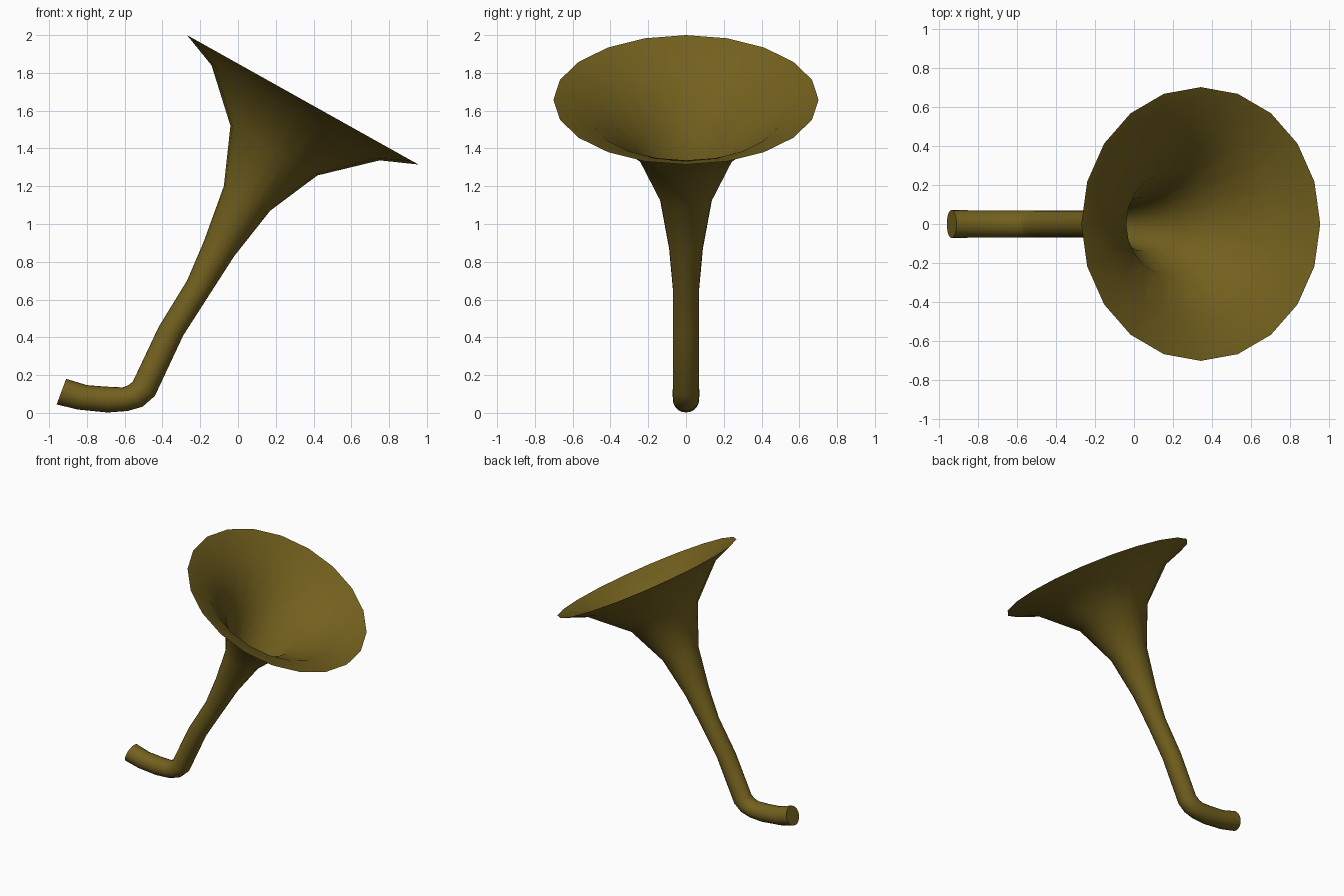
import bpy, bmesh, math
from mathutils import Vector

if "Cube" in bpy.data.objects:
    bpy.data.objects.remove(bpy.data.objects["Cube"])

SIDES = 20

# Horn cross-sections: opposite edge points (x, z) of each ring, mouthpiece to rim
rings = [
    ((-0.91, 0.18), (-0.96, 0.045)),
    ((-0.80, 0.147), (-0.85, 0.018)),
    ((-0.70, 0.139), (-0.69, 0.002)),
    ((-0.61, 0.135), (-0.585, 0.01)),
    ((-0.58, 0.147), (-0.505, 0.033)),
    ((-0.557, 0.165), (-0.44, 0.09)),
    ((-0.42, 0.455), (-0.29, 0.41)),
    ((-0.27, 0.70), (-0.155, 0.62)),
    ((-0.18, 0.91), (-0.02, 0.83)),
    ((-0.075, 1.20), (0.17, 1.07)),
    ((-0.04, 1.52), (0.42, 1.257)),
    ((-0.14, 1.84), (0.75, 1.337)),
    ((-0.27, 2.0), (0.955, 1.315)),
]

bm = bmesh.new()
loops = []
for (ax, az), (bx, bz) in rings:
    a, b = Vector((ax, 0, az)), Vector((bx, 0, bz))
    c, u = (a + b) / 2, (a - b) / 2
    w = Vector((0, max(u.length, 0.07), 0))
    loops.append([bm.verts.new(c + u * math.cos(t) + w * math.sin(t))
                  for t in (2 * math.pi * i / SIDES for i in range(SIDES))])

# Bell and tube skin, open at the rim
for p, q in zip(loops, loops[1:]):
    for i in range(SIDES):
        j = (i + 1) % SIDES
        bm.faces.new((p[i], p[j], q[j], q[i]))

# Closed mouthpiece end
bm.faces.new(loops[0][::-1])
bm.normal_update()
if bm.faces[-1:][0].normal.x > 0:
    bmesh.ops.reverse_faces(bm, faces=bm.faces[:])

mesh = bpy.data.meshes.new("horn")
bm.to_mesh(mesh)
bm.free()
horn = bpy.data.objects.new("horn", mesh)
bpy.context.collection.objects.link(horn)

brass = bpy.data.materials.new("aged_brass")
brass.diffuse_color = (0.17, 0.118, 0.013, 1)
brass.use_nodes = True
brass.node_tree.nodes["Principled BSDF"].inputs["Base Color"].default_value = brass.diffuse_color
mesh.materials.append(brass)

bpy.context.view_layer.objects.active = horn
horn.select_set(True)
bpy.ops.object.shade_smooth_by_angle(angle=math.radians(60))
